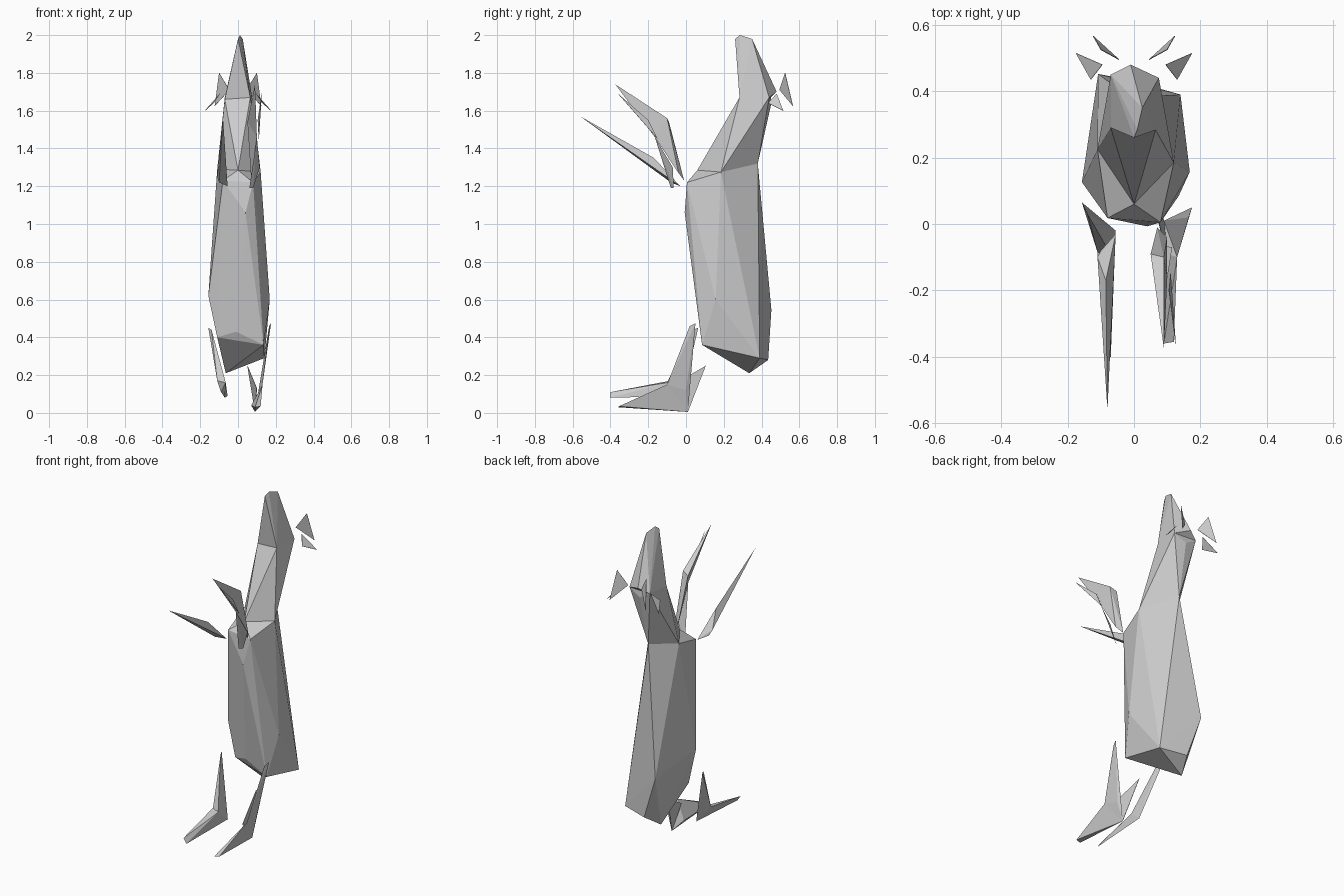
import bpy
import bmesh
from mathutils import Vector

cube = bpy.data.objects.get("Cube")
if cube:
    bpy.data.objects.remove(cube, do_unlink=True)

grey = bpy.data.materials.new("plain_grey")
grey.use_nodes = True
grey.diffuse_color = (0.6, 0.6, 0.6, 1)
grey.node_tree.nodes["Principled BSDF"].inputs["Base Color"].default_value = grey.diffuse_color


def finish(name, bm):
    bmesh.ops.recalc_face_normals(bm, faces=bm.faces)
    mesh = bpy.data.meshes.new(name)
    bm.to_mesh(mesh)
    bm.free()
    mesh.materials.append(grey)
    obj = bpy.data.objects.new(name, mesh)
    bpy.context.collection.objects.link(obj)
    return obj


def faceted(name, *corners):
    """Flat-faced solid wrapped around a few corner points."""
    bm = bmesh.new()
    verts = [bm.verts.new(c) for c in corners]
    out = bmesh.ops.convex_hull(bm, input=verts)
    spare = {v for v in out["geom_interior"] + out["geom_unused"]
             if isinstance(v, bmesh.types.BMVert)}
    bmesh.ops.delete(bm, geom=list(spare), context="VERTS")
    return finish(name, bm)


def blade(name, a, b, c):
    """Thin triangular plate."""
    a, b, c = Vector(a), Vector(b), Vector(c)
    half = (b - a).cross(c - a).normalized() * 0.001
    return faceted(name, *[p + s * half for p in (a, b, c) for s in (-1, 1)])


# Shared joints of torso, neck and head
throat = (0, 0.06, 1.285)
neck_left, neck_right = (0.12, 0.185, 1.275), (-0.11, 0.225, 1.29)
nape = (-0.01, 0.38, 1.32)
jaw = [(0.065, 0.283, 1.67), (-0.07, 0.29, 1.66), (0.075, 0.44, 1.67), (-0.07, 0.45, 1.67)]

# Torso
faceted("torso", throat, neck_left, neck_right, nape,
        (0.08, 0.005, 1.22), (-0.08, 0.018, 1.23), (0.04, -0.007, 1.06),
        (0.168, 0.157, 0.6), (-0.157, 0.126, 0.62), (-0.108, 0.452, 0.545),
        (-0.01, 0.09, 0.43), (0.135, 0.085, 0.36), (-0.11, 0.13, 0.4),
        (0.14, 0.39, 0.29), (-0.02, 0.435, 0.28), (-0.065, 0.335, 0.21))

# Neck and head
faceted("neck", throat, neck_left, neck_right, nape, *jaw, (0, 0.45, 1.63))
faceted("head", *jaw, (0, 0.26, 1.98), (0.01, 0.285, 2.0), (0.025, 0.35, 1.98), (-0.01, 0.48, 1.7))

# Mirrored slivers behind the head
for side, s in (("left", 1), ("right", -1)):
    blade(side + "_ear", (s * 0.175, 0.515, 1.6), (s * 0.095, 0.48, 1.69), (s * 0.13, 0.435, 1.64))
    blade(side + "_horn", (s * 0.123, 0.566, 1.625), (s * 0.1, 0.525, 1.8), (s * 0.045, 0.495, 1.71))

# Left arm: bent, with a second narrow claw
elbow, inner_elbow, crook = (0.09, -0.1, 1.56), (0.05, -0.09, 1.54), (0.1, -0.165, 1.46)
faceted("left_forearm", elbow, inner_elbow, crook, (0.09, -0.375, 1.74))
faceted("left_upper_arm", elbow, inner_elbow, crook, (0.07, -0.01, 1.23), (0.1, -0.04, 1.27))
faceted("left_arm_strut", crook, (0.06, -0.08, 1.19), (0.08, -0.065, 1.19), (0.115, -0.07, 1.3))
blade("left_claw", (0.125, -0.36, 1.69), (0.11, -0.15, 1.45), (0.105, -0.2, 1.55))

# Right arm: one long thin blade
faceted("right_arm", (-0.08, -0.56, 1.57), (-0.055, -0.03, 1.2), (-0.1, -0.08, 1.22),
        (-0.085, -0.17, 1.35), (-0.11, -0.1, 1.25))

# Left leg
heel, ankle = (0.09, 0.01, 0.005), (0.13, -0.1, 0.15)
faceted("left_shin", heel, ankle, (0.175, 0.05, 0.475), (0.165, 0.02, 0.46), (0.12, 0, 0.12))
blade("left_spur", heel, (0.05, 0.105, 0.25), (0.1, -0.1, 0.13))
faceted("left_foot", heel, ankle, (0.09, -0.36, 0.03), (0.12, -0.355, 0.035), (0.07, -0.08, 0.04))

# Right leg
heel, ankle, instep = (-0.055, -0.02, 0.09), (-0.11, -0.085, 0.17), (-0.065, -0.1, 0.16)
faceted("right_shin", heel, ankle, instep, (-0.157, 0.065, 0.45), (-0.14, 0.03, 0.44))
faceted("right_foot", heel, ankle, instep, (-0.09, -0.4, 0.11), (-0.07, -0.4, 0.08))
